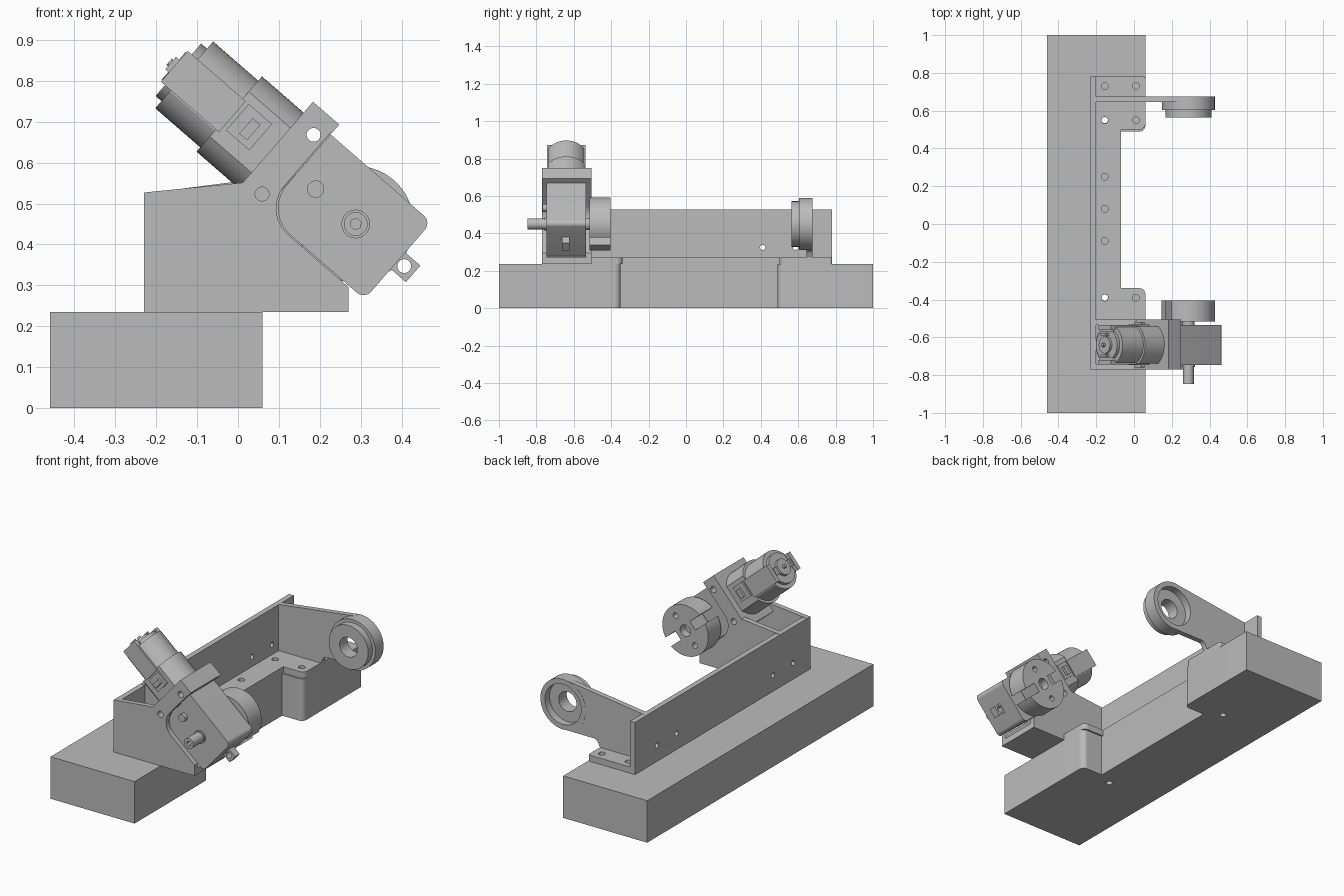
import bpy, bmesh, math
from mathutils import Vector

cube = bpy.data.objects.get("Cube")
if cube:
    bpy.data.objects.remove(cube, do_unlink=True)

grey = bpy.data.materials.new("plain_grey")
grey.use_nodes = True
grey.diffuse_color = (0.5, 0.5, 0.5, 1)
grey.node_tree.nodes["Principled BSDF"].inputs["Base Color"].default_value = (0.5, 0.5, 0.5, 1)

# Output axis position and tilt of the drive unit
OX, OZ, DRIVE_Y = 0.288, 0.45, -0.64
TILT = math.radians(41)
C, S = math.cos(TILT), math.sin(TILT)


def uv(u, v):
    return (OX + u * C + v * S, OZ - u * S + v * C)


# Placement frames: profile coordinates p, q and extrusion distance t
def along_x(p, q, t):
    return (t, p, q)


def along_y(p, q, t):
    return (p, t, q)


def along_z(p, q, t):
    return (p, q, t)


def drive_y(p, q, t):
    x, z = uv(p, q)
    return (x, t, z)


def drive_u(p, q, t):
    x, z = uv(t, p)
    return (x, DRIVE_Y + q, z)


def circle(r, x=0, y=0, n=40):
    return [(x + r * math.cos(math.tau * i / n), y + r * math.sin(math.tau * i / n)) for i in range(n)]


def rect(a, b, c, d):
    return [(a, c), (b, c), (b, d), (a, d)]


def rounded(pts, radii, n=8):
    """Polygon with filleted corners; radii maps corner index to radius."""
    out = []
    for i, p in enumerate(pts):
        r = radii.get(i, 0)
        p = Vector(p)
        if not r:
            out.append(tuple(p))
            continue
        a = (Vector(pts[i - 1]) - p).normalized()
        b = (Vector(pts[(i + 1) % len(pts)]) - p).normalized()
        half = a.angle(b) / 2
        centre = p + (a + b).normalized() * r / math.sin(half)
        start = p + a * r / math.tan(half) - centre
        end = p + b * r / math.tan(half) - centre
        for k in range(n + 1):
            d = start.lerp(end, k / n).normalized() * r
            out.append(tuple(centre + d))
    return out


def prism(name, pts, place, t0, t1):
    bm = bmesh.new()
    low = [bm.verts.new(place(p, q, t0)) for p, q in pts]
    high = [bm.verts.new(place(p, q, t1)) for p, q in pts]
    bm.faces.new(low)
    bm.faces.new(high)
    for i in range(len(pts)):
        j = (i + 1) % len(pts)
        bm.faces.new((low[i], low[j], high[j], high[i]))
    bmesh.ops.recalc_face_normals(bm, faces=bm.faces)
    mesh = bpy.data.meshes.new(name)
    bm.to_mesh(mesh)
    bm.free()
    mesh.materials.append(grey)
    ob = bpy.data.objects.new(name, mesh)
    bpy.context.collection.objects.link(ob)
    return ob


def cut(ob, pts, place, t0, t1):
    tool = prism("cutter", pts, place, t0, t1)
    tool.hide_render = True
    mod = ob.modifiers.new("cut", "BOOLEAN")
    mod.operation, mod.solver, mod.object = "DIFFERENCE", "EXACT", tool
    bpy.context.view_layer.objects.active = ob
    bpy.ops.object.modifier_apply(modifier=mod.name)
    bpy.data.objects.remove(tool, do_unlink=True)


# Base block with a notch along its right side
base = prism("base_block", rounded(
    [(-0.46, -1), (0.06, -1), (0.06, -0.35), (-0.07, -0.35), (-0.07, 0.49), (0.06, 0.49), (0.06, 1), (-0.46, 1)],
    {2: 0.03, 5: 0.03}), along_z, 0, 0.235)
for y in (-0.39, 0.55):
    cut(base, circle(0.017, -0.155, y, 20), along_z, -0.1, 0.4)

# Bracket floor with bolt holes
floor = prism("bracket_floor", rounded(
    [(-0.23, -0.77), (0.27, -0.77), (0.27, -0.505), (0.06, -0.505), (0.06, -0.34), (-0.07, -0.34),
     (-0.07, 0.5), (0.06, 0.5), (0.06, 0.78), (-0.23, 0.78)],
    {4: 0.03, 7: 0.03, 8: 0.01, 9: 0.02}), along_z, 0.235, 0.27)
bolts = [(-0.155, y) for y in (0.73, 0.55, 0.25, 0.08, -0.09, -0.39)] + [(0.01, y) for y in (0.73, 0.55, -0.39)]
for x, y in bolts:
    cut(floor, circle(0.018, x, y, 20), along_z, 0.2, 0.4)

# Bracket back wall
wall = prism("bracket_back_wall", rect(-0.77, 0.78, 0.235, 0.527), along_x, -0.23, -0.2)
for y in (0.585, 0.41, -0.44, -0.62):
    cut(wall, circle(0.014, y, 0.325, 20), along_x, -0.3, -0.1)


def gear_outline(e):
    return rounded(rect(-0.19 - e, 0.137 + e, -0.125 - e, 0.125 + e), {0: 0.085, 1: 0.025, 2: 0.025})


# Side plates that hold the drive, and the tilted mounting block between them
plate = [(-0.23, 0.235), (0.27, 0.235), (0.27, 0.302), uv(-0.15, 0), uv(-0.19, 0.1),
         uv(-0.19, 0.157), uv(-0.275, 0.157), uv(-0.275, -0.105), (-0.23, 0.527)]
mounts = [prism("front_side_plate", plate, along_y, -0.77, -0.742),
          prism("inner_side_plate", plate, along_y, -0.535, -0.505)]
for ob in mounts:
    cut(ob, gear_outline(0.003), drive_y, -0.9, -0.4)
mounts.append(prism("mounting_block", rect(-0.275, -0.191, -0.157, 0.157), drive_y, -0.743, -0.534))
for ob in mounts:
    for v in (-0.095, 0.097):
        cut(ob, circle(0.017, -0.221, v, 24), drive_y, -0.9, -0.4)

# Gearbox, with its rear lug and front pin
prism("gearbox", gear_outline(0), drive_y, -0.747, -0.535)
lug = prism("gearbox_lug", rect(0.13, 0.186, -0.027, 0.027), drive_y, -0.662, -0.622)
cut(lug, circle(0.017, 0.157, 0, 24), drive_y, -0.8, -0.5)
prism("gearbox_pin", circle(0.021, -0.13, 0), drive_y, -0.768, -0.74)
prism("shaft_collar", circle(0.035), drive_y, -0.756, -0.74)
shaft = prism("output_shaft", circle(0.029), drive_y, -0.847, -0.74)
cut(shaft, circle(0.014, n=6), drive_y, -0.9, -0.8)

# Slotted coupling disc on the inner side
prism("coupling_neck", circle(0.032), drive_y, -0.54, -0.51)
disc = prism("coupling_disc", circle(0.142, n=64), drive_y, -0.517, -0.405)
for side in (-1, 1):
    cut(disc, rect(min(side * 0.06, side * 0.2), max(side * 0.06, side * 0.2), -0.026, 0.026), drive_y, -0.6, -0.3)
    cut(disc, circle(0.016, 0, side * 0.09, 20), drive_y, -0.48, -0.3)
cut(disc, circle(0.032, n=24), drive_y, -0.45, -0.3)


# Motor with flattened sides
def flat_round(r, flat):
    a = math.asin(flat / r)
    arc = [-a + 2 * a * i / 20 for i in range(21)]
    right = [(r * math.cos(t), r * math.sin(t)) for t in arc]
    return right + [(-x, -y) for x, y in right]


prism("motor_sleeve", flat_round(0.122, 0.098), drive_u, -0.41, -0.27)
prism("motor_can", flat_round(0.108, 0.094), drive_u, -0.556, -0.4)
prism("motor_end_cap", flat_round(0.085, 0.07), drive_u, -0.575, -0.55)
prism("motor_end_boss", circle(0.045), drive_u, -0.59, -0.57)
prism("motor_shaft_tip", circle(0.01, n=16), drive_u, -0.605, -0.58)

# Retaining straps, clips and terminals on both motor sides
for side, tag in ((-1, "front"), (1, "inner")):
    def face_y(a, b):
        return DRIVE_Y + side * a, DRIVE_Y + side * b
    prism(tag + "_strap", rect(-0.588, -0.4, -0.05, 0.05), drive_y, *face_y(0.08, 0.104))
    prism(tag + "_clip", rect(-0.39, -0.315, -0.035, 0.05), drive_y, *face_y(0.09, 0.107))
    prism(tag + "_clip_tooth", rect(-0.36, -0.335, -0.02, 0.03), drive_y, *face_y(0.1, 0.122))
    prism(tag + "_terminal", rect(-0.6, -0.57, -0.02, 0.02), drive_y, *face_y(0.05, 0.062))

# Support arm at the far end with its bearing housing
arm = prism("support_arm", rounded(
    [(-0.21, 0.26), (-0.21, 0.527), (0.27, 0.589), (0.35, 0.45), (0.288, 0.311), (0.08, 0.311), (0.055, 0.26)],
    {5: 0.03}), along_y, 0.645, 0.675)
housing = prism("bearing_housing", circle(0.14, OX, OZ, 64), along_y, 0.603, 0.676)
ring = prism("bearing_ring", circle(0.122, OX, OZ, 64), along_y, 0.565, 0.61)
for ob in (arm, housing):
    cut(ob, circle(0.112, OX, OZ, 64), along_y, 0.635, 0.8)
for ob in (housing, ring):
    cut(ob, circle(0.055, OX, OZ), along_y, 0.5, 0.8)

# Smooth round surfaces while keeping edges crisp
bpy.ops.object.select_all(action="DESELECT")
for ob in bpy.context.scene.objects:
    if ob.type == "MESH" and ob.data.materials and ob.data.materials[0] == grey:
        ob.select_set(True)
        bpy.context.view_layer.objects.active = ob
bpy.ops.object.shade_smooth_by_angle(angle=math.radians(30))
